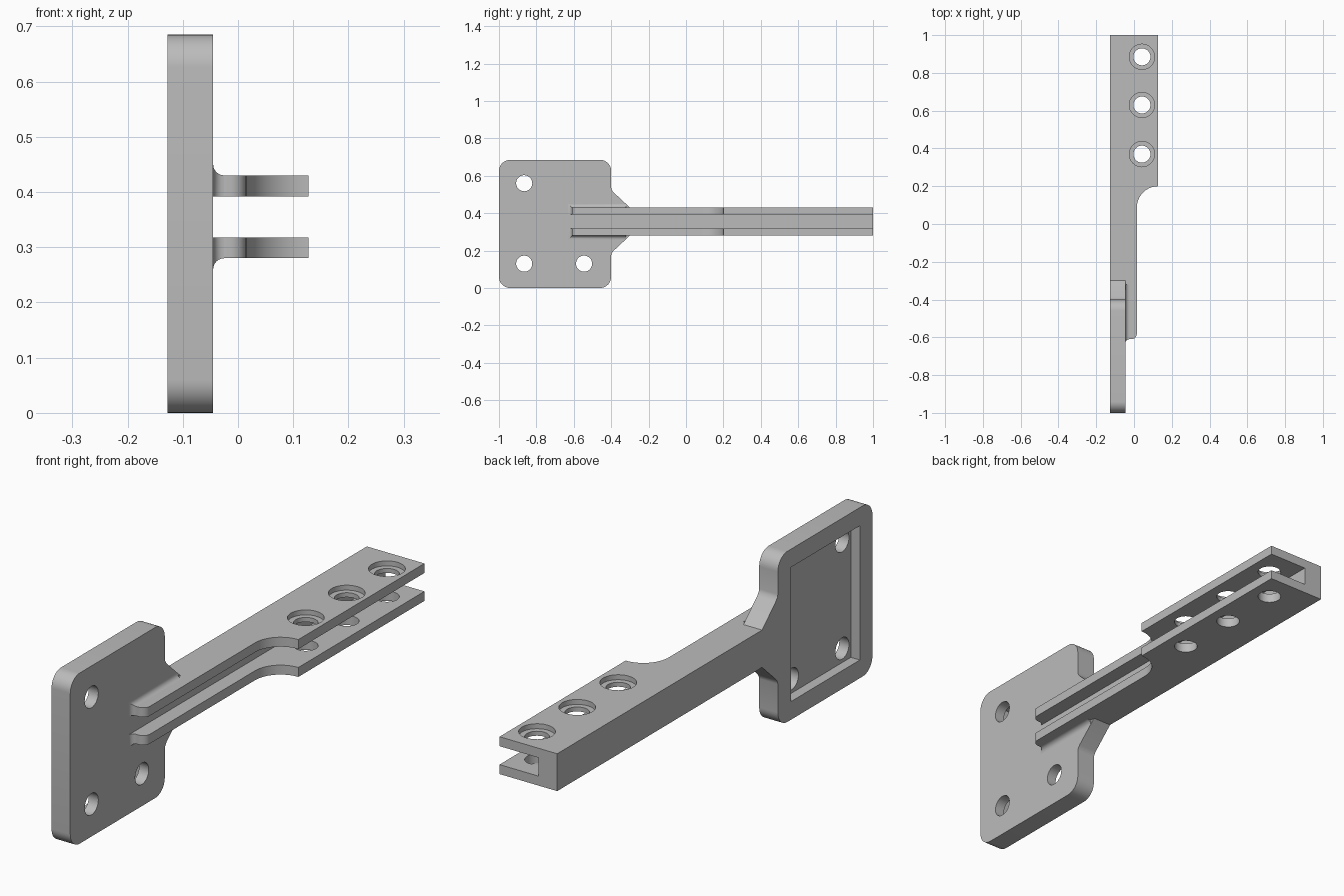
import bpy, bmesh
from math import cos, sin, pi, radians
from mathutils import Vector

cube = bpy.data.objects.get("Cube")
if cube:
    bpy.data.objects.remove(cube, do_unlink=True)

grey = bpy.data.materials.new("plain grey")
grey.use_nodes = True
grey.diffuse_color = (0.5, 0.5, 0.5, 1)
grey.node_tree.nodes["Principled BSDF"].inputs["Base Color"].default_value = (0.5, 0.5, 0.5, 1)

# Main dimensions
BACK, FACE, LIP, EDGE = -0.128, -0.045, 0.015, 0.128
HEIGHT, ARM_LOW, ARM_HIGH, FLANGE = 0.685, 0.28, 0.43, 0.038
START = -0.61


def arc(cx, cy, r, a0, a1, n=10):
    angles = [radians(a0 + (a1 - a0) * i / n) for i in range(n + 1)]
    return [(cx + r * cos(a), cy + r * sin(a)) for a in angles]


def loft(name, rings):
    """Closed solid through rings of matching points."""
    bm = bmesh.new()
    rows = [[bm.verts.new(p) for p in ring] for ring in rings]
    for a, b in zip(rows, rows[1:]):
        for i in range(len(a)):
            j = (i + 1) % len(a)
            bm.faces.new((a[i], a[j], b[j], b[i]))
    bm.faces.new(rows[0][::-1])
    bm.faces.new(rows[-1])
    bmesh.ops.recalc_face_normals(bm, faces=bm.faces)
    mesh = bpy.data.meshes.new(name)
    bm.to_mesh(mesh)
    bm.free()
    mesh.materials.append(grey)
    obj = bpy.data.objects.new(name, mesh)
    bpy.context.collection.objects.link(obj)
    return obj


def prism(name, outline, axis, low, high):
    """Extrude an outline along x (points are y, z) or z (points are x, y)."""
    def place(p, d):
        return (d, *p) if axis == "x" else (*p, d)
    return loft(name, [[place(p, d) for p in outline] for d in (low, high)])


def select(obj):
    bpy.ops.object.select_all(action="DESELECT")
    obj.select_set(True)
    bpy.context.view_layer.objects.active = obj


def cut(obj, cutters):
    select(obj)
    for cutter in cutters:
        cutter.hide_render = True
        mod = obj.modifiers.new("cut", "BOOLEAN")
        mod.operation, mod.solver, mod.object = "DIFFERENCE", "EXACT", cutter
        bpy.ops.object.modifier_apply(modifier=mod.name)
        bpy.data.objects.remove(cutter, do_unlink=True)


def smooth(obj):
    select(obj)
    bpy.ops.object.shade_smooth_by_angle(angle=radians(30))


def circle(x, y, r):
    return arc(x, y, r, 0, 352.5, 47)


# Mounting plate, tapered neck and arm web in one side outline
R = 0.06
neck = [(-0.4, 0.105), (-0.397, 0.094), (-0.388, 0.082), (-0.3, 0)]
outline = arc(-1 + R, R, R, 180, 270) + arc(-0.4 - R, R, R, 270, 360)
outline += [(y, ARM_LOW - d) for y, d in neck]
outline += [(1, ARM_LOW), (1, ARM_HIGH)]
outline += [(y, ARM_HIGH + d) for y, d in reversed(neck)]
outline += arc(-0.4 - R, HEIGHT - R, R, 0, 90) + arc(-1 + R, HEIGHT - R, R, 90, 180)
plate = prism("mounting_plate_and_arm", outline, "x", BACK, FACE)

# Rear pocket and screw holes in the plate
pocket = [(-0.92, 0.073), (-0.482, 0.073), (-0.482, 0.612), (-0.92, 0.612)]
cutters = [prism("pocket_cutter", pocket, "x", BACK - 0.1, BACK + 0.04)]
for y, z in ((-0.865, 0.13), (-0.545, 0.13), (-0.865, 0.56)):
    cutters.append(prism("screw_cutter", circle(y, z, 0.043), "x", -0.3, 0.1))
cut(plate, cutters)
smooth(plate)

# Flanges with a rounded start, a swept step out and three bolt holes
step = EDGE - LIP
shape = [(FACE, START)] + arc(LIP - 0.03, START + 0.03, 0.03, 270, 360, 8)
shape += arc(EDGE, 0.2 - step, step, 180, 90, 16) + [(EDGE, 1), (FACE, 1)]
for name, low, side in (("upper", ARM_HIGH - FLANGE, 1), ("lower", ARM_LOW, -1)):
    high = low + FLANGE
    flange = prism(name + "_flange", shape, "z", low, high)
    cutters = []
    for y in (0.37, 0.63, 0.885):
        cutters.append(prism("bolt_cutter", circle(0.042, y, 0.045), "z", low - 0.1, high + 0.1))
        if side > 0:
            cutters.append(prism("counterbore_cutter", circle(0.042, y, 0.067), "z", high - 0.02, high + 0.1))
    cut(flange, cutters)
    smooth(flange)

    # Concave fillet where the flange meets the plate
    rings, r = [], 0.02
    for i in range(7):
        a = pi / 2 * i / 6
        x, o = FACE + r * (1 - cos(a)), r * (1 - sin(a))
        z0, z1 = (low, high + o) if side > 0 else (low - o, high)
        rings.append([(x, START - o, z0), (x, -0.32, z0), (x, -0.32, z1), (x, START - o, z1)])
    smooth(loft(name + "_flange_fillet", rings))
